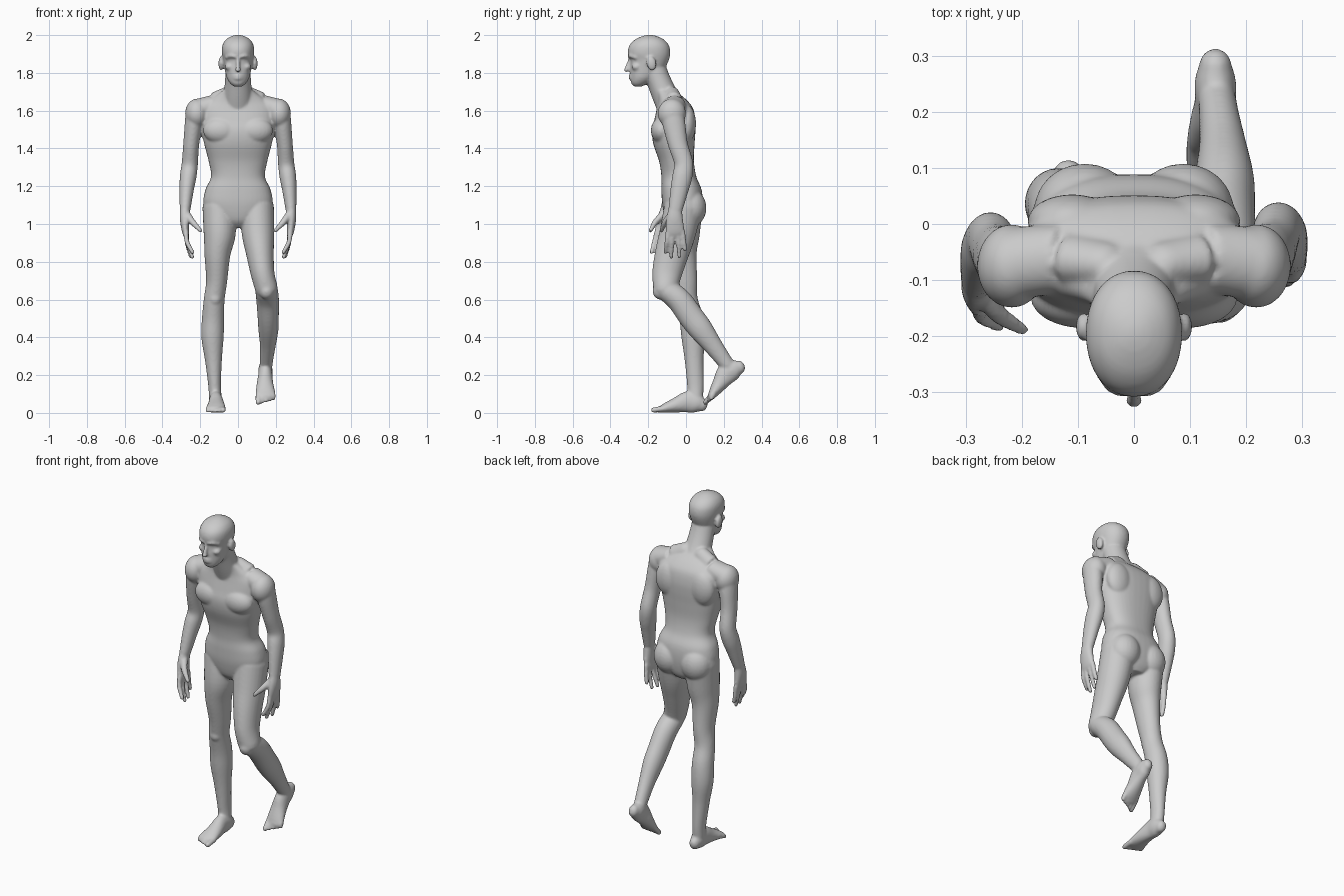
import bpy, bmesh, math
from mathutils import Vector, Matrix

bm = bmesh.new()
X, Y, Z = Vector((1, 0, 0)), Vector((0, 1, 0)), Vector((0, 0, 1))


def spline(rows, steps):
    """Catmull-Rom interpolation of rows of numbers."""
    out, n = [], len(rows)
    for i in range(n - 1):
        a, b, c, d = (rows[max(0, min(n - 1, k))] for k in (i - 1, i, i + 1, i + 2))
        for s in range(steps):
            t = s / steps
            out.append([0.5 * (2 * q + (r - p) * t + (2 * p - 5 * q + 4 * r - w) * t * t
                               + (3 * q - p - 3 * r + w) * t ** 3) for p, q, r, w in zip(a, b, c, d)])
    return out + [list(rows[-1])]


def tube(rows, fn=None, flat=False, power=2.0, n=28, steps=5):
    """Loft of rows (x, y, z, rx, ry) with rounded ends; fn maps the points."""
    rows = spline(rows, steps)
    pts = [Vector(r[:3]) for r in rows]
    rings = []
    for i, r in enumerate(rows):
        t = (pts[min(i + 1, len(pts) - 1)] - pts[max(i - 1, 0)]).normalized()
        if flat:
            u, v = X, Y
        else:
            ref = X if abs(t.x) < 0.9 else Y
            u = (ref - t * ref.dot(t)).normalized()
            v = t.cross(u)
        rings.append((pts[i], u, v, r[3], r[4], t))
    if not flat:
        for end, sgn in ((0, -1), (-1, 1)):
            p, u, v, a, b, t = rings[end]
            cap = [(p + t * sgn * min(a, b) * math.sin(k), u, v, a * math.cos(k), b * math.cos(k), t)
                   for k in (0.4, 0.8, 1.15, 1.45)]
            rings = cap[::-1] + rings if end == 0 else rings + cap
    loops = []
    for p, u, v, a, b, t in rings:
        loop = []
        for k in range(n):
            c, s = math.cos(math.tau * k / n), math.sin(math.tau * k / n)
            c = math.copysign(abs(c) ** (2 / power), c)
            s = math.copysign(abs(s) ** (2 / power), s)
            q = p + u * a * c + v * b * s
            loop.append(bm.verts.new(fn(q) if fn else q))
        loops.append(loop)
    for l0, l1 in zip(loops, loops[1:]):
        for k in range(n):
            bm.faces.new((l0[k], l0[(k + 1) % n], l1[(k + 1) % n], l1[k]))
    bm.faces.new(loops[0][::-1])
    bm.faces.new(loops[-1])


def ball(c, r, rot=0):
    m = Matrix.Translation(c) @ Matrix.Rotation(rot, 4, 'X') @ Matrix.Diagonal((*r, 1))
    bmesh.ops.create_uvsphere(bm, u_segments=24, v_segments=14, radius=1, matrix=m)


def stack(rows, power):
    """Horizontal sections given as (z, front y, back y, half width)."""
    tube([(0, (f + b) / 2, z, w, (b - f) / 2) for z, f, b, w in rows], flat=True, power=power, n=40)


# torso
stack([(0.98, -.07, .05, .05), (1.02, -.105, .075, .12), (1.1, -.125, .088, .18), (1.18, -.13, .083, .173),
       (1.25, -.13, .055, .143), (1.33, -.142, .042, .155), (1.42, -.172, .045, .178), (1.49, -.18, .05, .192),
       (1.55, -.168, .05, .2), (1.61, -.155, .038, .2), (1.65, -.15, .01, .16), (1.685, -.155, -.03, .11),
       (1.71, -.17, -.06, .075)], 2.4)
# neck
tube([(0, -.08, 1.62, .085, .075), (0, -.115, 1.69, .075, .068), (0, -.145, 1.76, .069, .064),
      (0, -.17, 1.82, .066, .066)])
# head
stack([(1.728, -.275, -.235, .022), (1.745, -.29, -.2, .042), (1.775, -.293, -.16, .06), (1.82, -.296, -.115, .07),
       (1.865, -.294, -.092, .078), (1.905, -.308, -.083, .085), (1.945, -.3, -.09, .083), (1.975, -.272, -.115, .066),
       (1.993, -.235, -.15, .038), (2.001, -.205, -.18, .012)], 2.15)
# nose and mouth
tube([(0, -.297, 1.872, .009, .008), (0, -.308, 1.84, .011, .011), (0, -.316, 1.815, .015, .012)])
for z in (1.771, 1.785):
    tube([(-.024, -.286, z, .006, .006), (0, -.296, z, .008, .008), (.024, -.286, z, .006, .006)])
for s in (-1, 1):
    # brows, cheeks, ears
    tube([(s * .012, -.302, 1.885, .008, .008), (s * .04, -.294, 1.89, .008, .01), (s * .062, -.265, 1.882, .008, .01)])
    ball((s * .045, -.262, 1.832), (.024, .026, .02))
    ball((s * .09, -.183, 1.85), (.014, .026, .038), .2)
    # chest, shoulder blades, buttocks
    ball((s * .09, -.13, 1.495), (.095, .056, .07))
    ball((s * .11, .005, 1.53), (.08, .048, .1))
    ball((s * .088, .025, 1.085), (.09, .083, .1))
    # trapezius and shoulder
    tube([(s * .05, -.07, 1.68, .05, .04), (s * .13, -.062, 1.635, .06, .05), (s * .205, -.07, 1.605, .065, .06)])
    ball((s * .218, -.075, 1.585), (.062, .075, .078))


def arm(s, swing):
    def fn(p):
        k = max(0, (1.6 - p.z) / .65)
        return Vector((s * p.x, p.y - swing * k ** 1.5, p.z))
    # arm
    tube([(.228, -.072, 1.58, .05, .06), (.236, -.062, 1.52, .047, .06), (.248, -.042, 1.42, .042, .052),
          (.255, -.012, 1.32, .043, .05), (.264, -.02, 1.25, .044, .053), (.272, -.035, 1.18, .038, .048),
          (.28, -.055, 1.08, .029, .038)], fn)
    # palm
    tube([(.28, -.056, 1.09, .027, .034), (.282, -.06, 1.03, .026, .044), (.279, -.058, .97, .02, .05),
          (.274, -.056, .945, .017, .048)], fn)
    # thumb and fingers
    tube([(.27, -.075, 1.05, .02, .02), (.24, -.11, 1.01, .017, .017), (.198, -.13, .965, .011, .011)], fn)
    for y0, y1, x1, z1 in ((-.095, -.108, .24, .85), (-.07, -.078, .242, .825), (-.043, -.035, .25, .828),
                           (-.018, -.004, .262, .862)):
        tube([(.276, y0, .96, .014, .014), (.27, (y0 + y1) / 2, .905, .013, .013), (x1, y1, z1, .011, .011)], fn, n=16)


arm(1, 0)
arm(-1, .06)


def foot(s, x, pitch=0, dy=0, dz=0):
    c, sn = math.cos(pitch), math.sin(pitch)

    def fn(p):
        return Vector((x + s * p.x, p.y * c - p.z * sn + dy, p.y * sn + p.z * c + dz))
    # heel, sole, instep
    tube([(0, .085, .042, .029, .036), (0, .055, .052, .037, .052), (0, .01, .058, .037, .057),
          (-.002, -.05, .042, .044, .041), (0, -.105, .027, .052, .027), (0, -.13, .02, .05, .019)], fn)
    # toes, inner to outer
    for i in range(5):
        tx, r = -.038 + .0205 * i, .015 if i == 0 else .0105
        tube([(tx, -.115, .022, r, .016), (tx, -.145 + .005 * i, .019, r, .015),
              (tx, -.172 + .009 * i, r, r, r)], fn, n=14)


# straight leg
tube([(-.1, -.012, 1.09, .088, .1), (-.097, -.025, .95, .085, .098), (-.109, -.026, .84, .069, .083),
      (-.113, -.008, .7, .056, .068), (-.126, .003, .6, .055, .059), (-.132, .028, .5, .059, .063),
      (-.135, .038, .4, .059, .062), (-.13, .043, .28, .045, .05), (-.124, .05, .15, .034, .044),
      (-.12, .05, .08, .034, .04)])
ball((-.122, -.03, .605), (.035, .033, .04))
foot(-1, -.117)
# bent leg: thigh, shin, kneecap
tube([(.1, -.015, 1.09, .09, .1), (.106, -.045, .95, .086, .096), (.117, -.076, .84, .073, .089),
      (.13, -.1, .74, .063, .079), (.15, -.108, .66, .06, .066)])
tube([(.152, -.095, .645, .06, .06), (.157, -.035, .595, .06, .065), (.16, .03, .505, .056, .067),
      (.161, .08, .44, .053, .064), (.158, .14, .36, .042, .051), (.152, .19, .293, .036, .043),
      (.148, .222, .25, .034, .038)])
ball((.152, -.135, .645), (.04, .042, .045))
foot(1, .145, math.radians(40), .245, .155)

# fuse everything into one smooth body
bmesh.ops.recalc_face_normals(bm, faces=bm.faces[:])
mesh = bpy.data.meshes.new("human_body")
bm.to_mesh(mesh)
bm.free()
body = bpy.data.objects.new("human_body", mesh)
bpy.context.collection.objects.link(body)
rem = body.modifiers.new("fuse", 'REMESH')
rem.mode = 'VOXEL'
rem.voxel_size = .0065
rem.use_smooth_shade = True
sm = body.modifiers.new("soften", 'SMOOTH')
sm.factor = .5
sm.iterations = 7
